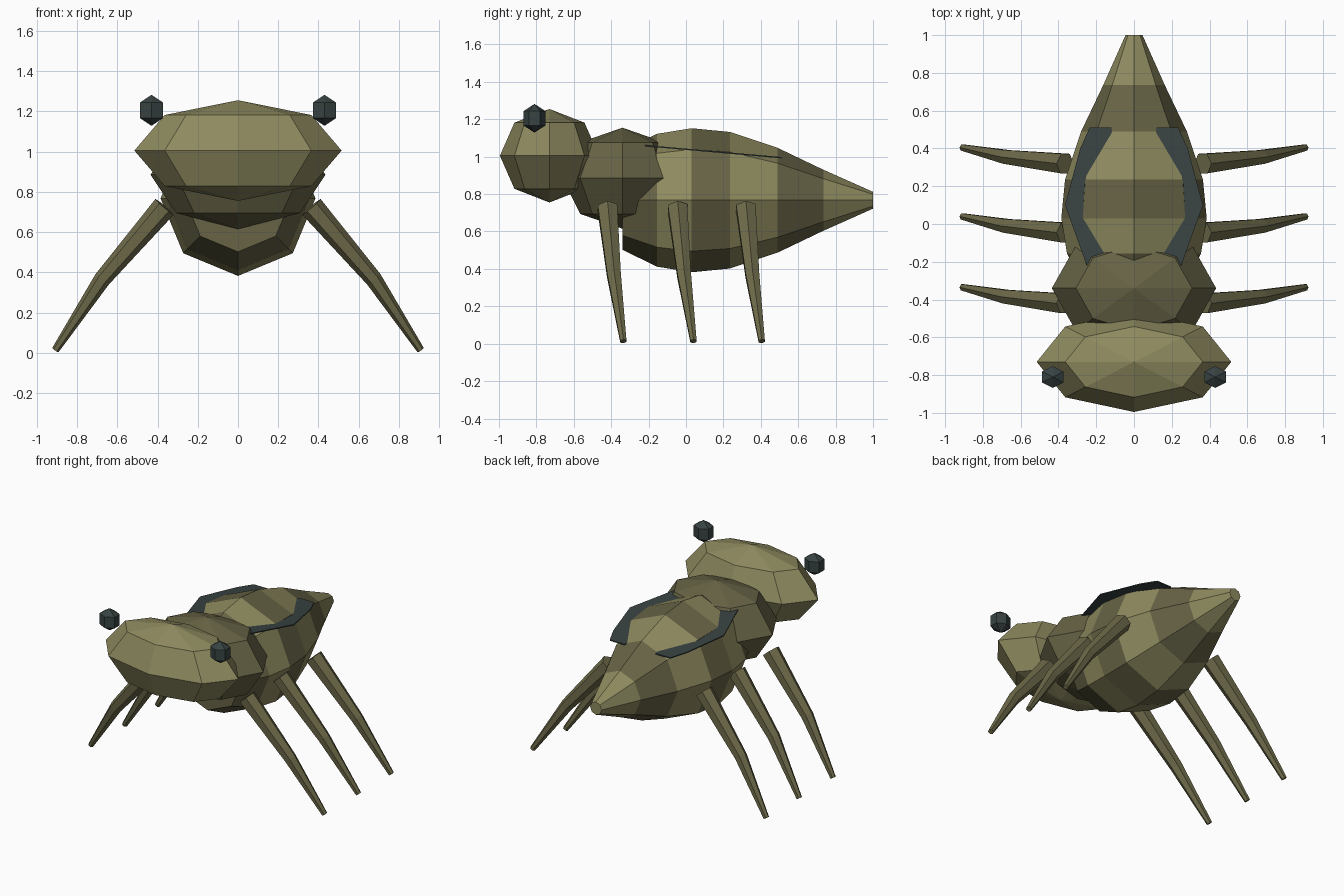
import bpy, bmesh, math
from mathutils import Vector, Matrix

if "Cube" in bpy.data.objects:
    bpy.data.objects.remove(bpy.data.objects["Cube"])


def material(name, rgb):
    m = bpy.data.materials.new(name)
    m.diffuse_color = (*rgb, 1)
    m.use_nodes = True
    m.node_tree.nodes["Principled BSDF"].inputs["Base Color"].default_value = m.diffuse_color
    return m


LIGHT = material("light_olive", (0.27, 0.255, 0.115))
DARK = material("dark_olive", (0.135, 0.125, 0.06))
LEG = material("leg_olive", (0.155, 0.145, 0.068))
SLATE = material("dark_slate", (0.04, 0.055, 0.055))


def finish(bm, name, *mats):
    bmesh.ops.recalc_face_normals(bm, faces=bm.faces[:])
    me = bpy.data.meshes.new(name)
    bm.to_mesh(me)
    bm.free()
    for m in mats:
        me.materials.append(m)
    ob = bpy.data.objects.new(name, me)
    bpy.context.collection.objects.link(ob)
    return ob


def ball(name, loc, radii, seg, rings, mat):
    bm = bmesh.new()
    m = Matrix.Translation(loc) @ Matrix.Diagonal((*radii, 1))
    bmesh.ops.create_uvsphere(bm, u_segments=seg, v_segments=rings, radius=1, matrix=m)
    return finish(bm, name, mat)


def tube(name, path, radii, sides, up, mats, flip_x=1):
    """Closed faceted tube through a path; every section alternates materials."""
    bm = bmesh.new()
    pts = [Vector(p) for p in path]
    loops = []
    for i, (p, r) in enumerate(zip(pts, radii)):
        d = (pts[min(i + 1, len(pts) - 1)] - pts[max(i - 1, 0)]).normalized()
        u = (Vector(up) - d * d.dot(Vector(up))).normalized()
        v = d.cross(u)
        ring = []
        for k in range(sides):
            a = 2 * math.pi * k / sides
            q = p + (u * math.cos(a) + v * math.sin(a)) * r
            ring.append(bm.verts.new((q.x * flip_x, q.y, q.z)))
        loops.append(ring)
    for i in range(len(loops) - 1):
        a, b = loops[i], loops[i + 1]
        for k in range(sides):
            j = (k + 1) % sides
            f = bm.faces.new((a[k], a[j], b[j], b[k]))
            f.material_index = i % len(mats)
    bm.faces.new(loops[0])
    end = bm.faces.new(loops[-1])
    end.material_index = (len(loops) - 2) % len(mats)
    return finish(bm, name, *mats)


# Head and thorax
ball("head", (0, -0.73, 1.005), (0.515, 0.265, 0.25), 8, 4, LIGHT)
ball("thorax", (0, -0.34, 0.885), (0.435, 0.32, 0.27), 8, 4, DARK)

# Striped tapering abdomen
ys = (-0.34, -0.155, 0.03, 0.235, 0.49, 0.735, 1.0)
tube("abdomen", [(0, y, 0.767) for y in ys],
     (0.265, 0.355, 0.385, 0.365, 0.28, 0.163, 0.045), 8, (0, 0, 1), (DARK, LIGHT))

for side, s in (("right", 1), ("left", -1)):
    # Eyes
    ball(f"eye_{side}", (0.43 * s, -0.81, 1.205), (0.077, 0.067, 0.077), 6, 3, SLATE)

    # Thin folded wing, sloping down to the rear
    bm = bmesh.new()
    outline = ((0.12, 0.51), (0.235, 0.51), (0.285, 0.40), (0.365, 0.1),
               (0.25, -0.22), (0.08, -0.22), (0.05, 0.1))
    face = bm.faces.new([bm.verts.new((x * s, y, 1.036 - 0.088 * y)) for x, y in outline])
    ext = bmesh.ops.extrude_face_region(bm, geom=[face])
    bmesh.ops.translate(bm, vec=(0, 0, 0.007),
                        verts=[v for v in ext["geom"] if isinstance(v, bmesh.types.BMVert)])
    if face.is_valid and len([f for f in bm.faces if len(f.verts) == 7]) < 2:
        bm.faces.new([v for v in face.verts])
    finish(bm, f"wing_{side}", SLATE)

    # Three tapered, bent legs
    for pos, y in (("front", -0.42), ("middle", -0.045), ("rear", 0.32)):
        tube(f"{pos}_leg_{side}",
             [(0.365, y, 0.725), (0.675, y + 0.035, 0.365), (0.908, y + 0.085, 0.013)],
             (0.06, 0.042, 0.019), 6, (1, 0, 1), (LEG,), s)
